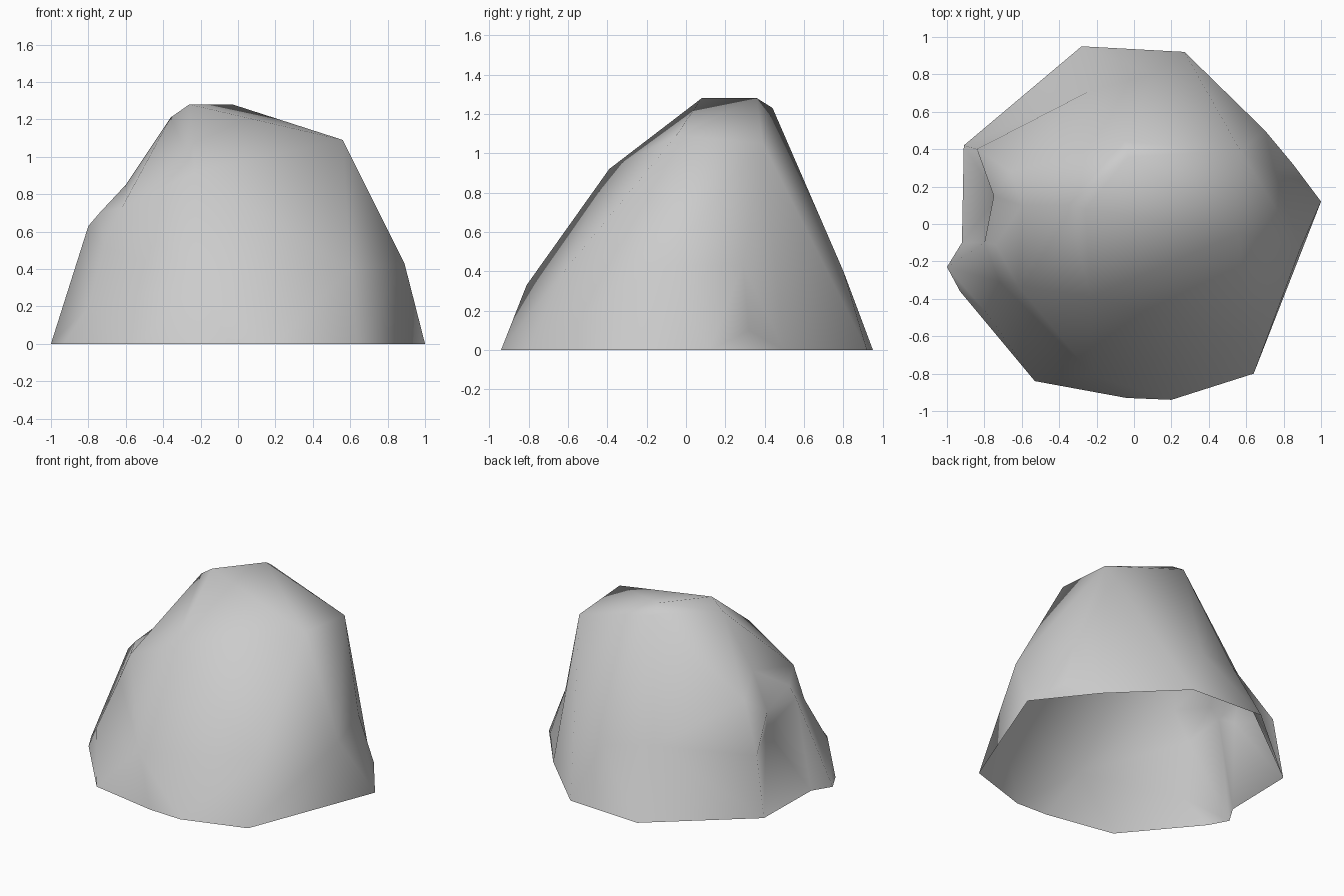
import bpy
from mathutils import Vector
from mathutils.geometry import delaunay_2d_cdt

cube = bpy.data.objects.get("Cube")
if cube:
    bpy.data.objects.remove(cube, do_unlink=True)

# Ground outline of the boulder
base = [(-.28, .95), (.27, .92), (.7, .5), (1, .12), (.64, -.8), (.2, -.94),
        (-.04, -.93), (-.53, -.84), (-.93, -.36), (-.91, .42)]

# Corners around the flanks
flank = [(.1, .8, .4), (-.24, .71, .45), (.75, .29, .43), (.85, .32, .1),
         (-.22, -.81, .33), (-.8, -.46, .2), (-.84, .4, .42),
         (-.66, .28, .72), (-.05, .44, 1.23), (-.36, .1, 1.21)]

# Corners that carry the ridges
corner = {
    "toe": (-1, -.23, 0), "dent": (-.92, -.1, 0), "hollow": (-.73, .14, .47),
    "spur": (-.75, .15, .62), "elbow": (-.8, -.1, .63), "knob": (-.74, -.11, .7),
    "notch": (-.6, .1, .85), "ledge": (-.72, -.31, .52), "step": (-.62, -.33, .73),
    "shoulder": (-.23, -.39, .92), "hip": (.6, -.62, .4), "flank": (.89, -.13, .43),
    "peak": (-.26, .08, 1.28), "back_peak": (-.03, .36, 1.28),
    "back_crest": (.57, .39, 1.05), "front_crest": (.56, -.05, 1.09),
}
ridges = [("toe", "elbow"), ("dent", "hollow"), ("hollow", "spur"), ("spur", "knob"),
          ("elbow", "knob"), ("knob", "notch"), ("spur", "notch"),
          ("ledge", "step"), ("step", "shoulder"), ("shoulder", "hip"),
          ("peak", "back_peak"), ("back_peak", "back_crest"),
          ("back_crest", "front_crest"), ("front_crest", "peak"),
          ("back_peak", "front_crest"), ("back_crest", "flank")]

names = list(corner)
points = list(corner.values()) + [(x, y, 0) for x, y in base] + flank


def unroll(point):
    """Flatten the boulder to a disc: the ground is its rim, the peak its middle."""
    offset = Vector(point[:2]) - Vector((.15, .15))
    return offset.normalized() * (1.5 - point[2])


# Skin the corners on the disc, keeping the ridges as edges; underside stays open
edges = [(names.index(a), names.index(b)) for a, b in ridges]
skin = delaunay_2d_cdt([unroll(p) for p in points], edges, [], 0, 1e-5)
faces, sources = skin[2], skin[3]

mesh = bpy.data.meshes.new("boulder")
mesh.from_pydata([points[source[0]] for source in sources], [], faces)
mesh.shade_smooth()
boulder = bpy.data.objects.new("boulder", mesh)
bpy.context.collection.objects.link(boulder)

# Plain grey stone
stone = bpy.data.materials.new("grey_stone")
stone.use_nodes = True
colour = (.6, .6, .6, 1)
stone.diffuse_color = colour
stone.node_tree.nodes["Principled BSDF"].inputs["Base Color"].default_value = colour
mesh.materials.append(stone)
